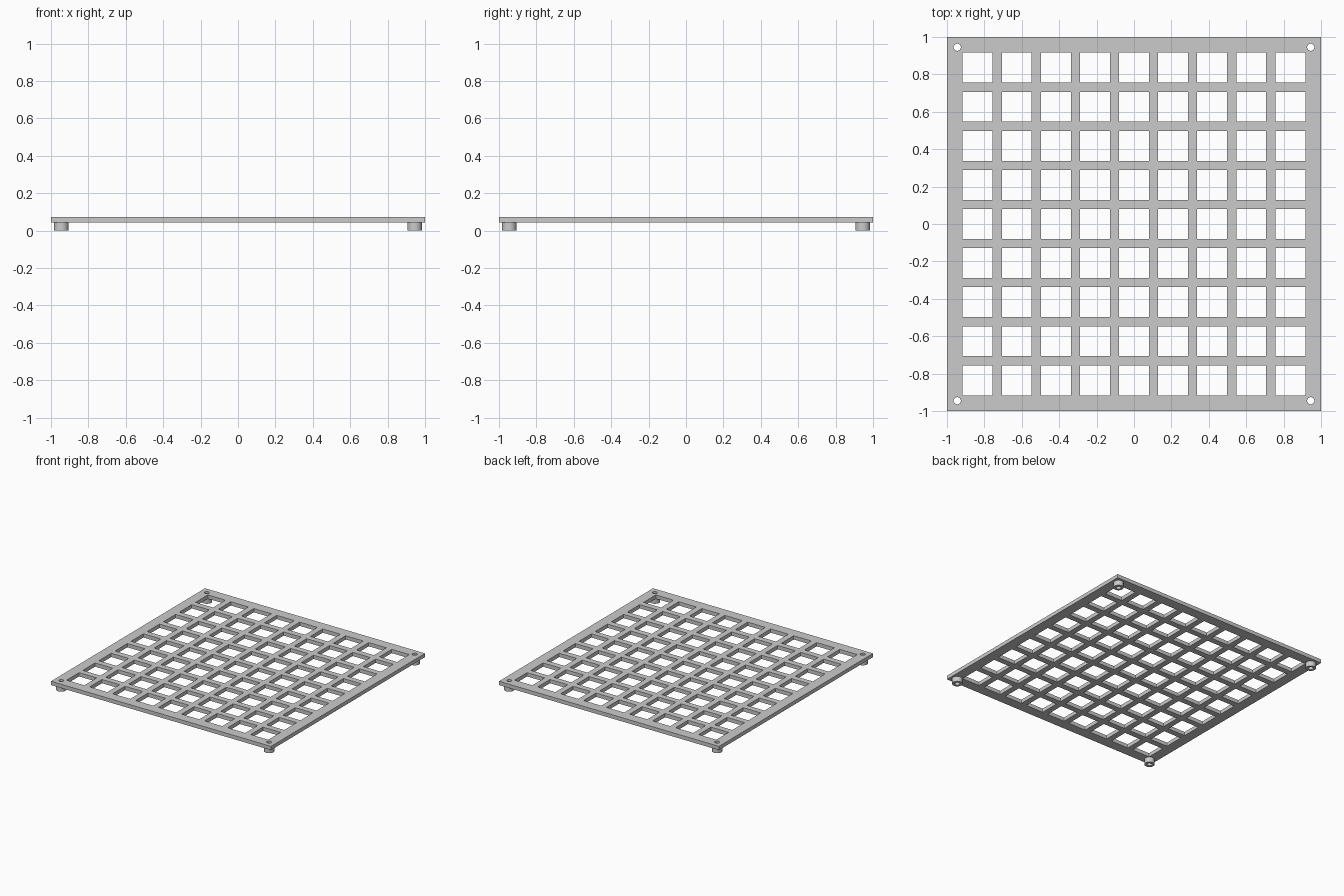
import bpy, bmesh, math

if "Cube" in bpy.data.objects:
    bpy.data.objects.remove(bpy.data.objects["Cube"])

PITCH, HOLE, COUNT = 0.209, 0.16, 9
BOTTOM, TOP = 0.043, 0.074
POST, POST_R, BORE_R, SIDES = 0.945, 0.039, 0.019, 32

grey = bpy.data.materials.new("light_grey")
grey.use_nodes = True
colour = (0.6, 0.6, 0.6, 1)
grey.diffuse_color = colour
grey.node_tree.nodes["Principled BSDF"].inputs["Base Color"].default_value = colour


def add_object(name, bm):
    bmesh.ops.recalc_face_normals(bm, faces=bm.faces)
    mesh = bpy.data.meshes.new(name)
    bm.to_mesh(mesh)
    bm.free()
    mesh.materials.append(grey)
    obj = bpy.data.objects.new(name, mesh)
    bpy.context.collection.objects.link(obj)
    return obj


def smooth(obj):
    bpy.ops.object.select_all(action="DESELECT")
    obj.select_set(True)
    bpy.context.view_layer.objects.active = obj
    bpy.ops.object.shade_smooth_by_angle(angle=math.radians(35))


# Square plate with a lattice of openings
lines = [-1.0]
for i in range(COUNT):
    centre = (i - (COUNT - 1) / 2) * PITCH
    lines += [centre - HOLE / 2, centre + HOLE / 2]
lines.append(1.0)
bm = bmesh.new()
grid = [[bm.verts.new((x, y, BOTTOM)) for y in lines] for x in lines]
for i in range(len(lines) - 1):
    for j in range(len(lines) - 1):
        if not (i % 2 and j % 2):
            bm.faces.new((grid[i][j], grid[i + 1][j],
                          grid[i + 1][j + 1], grid[i][j + 1]))
raised = bmesh.ops.extrude_face_region(bm, geom=bm.faces[:])["geom"]
bmesh.ops.translate(bm, vec=(0, 0, TOP - BOTTOM),
                    verts=[g for g in raised if isinstance(g, bmesh.types.BMVert)])
plate = add_object("grid_plate", bm)

# Screw holes through the plate corners
corners = [(x, y) for x in (-POST, POST) for y in (-POST, POST)]
bm = bmesh.new()
for x, y in corners:
    made = bmesh.ops.create_cone(bm, cap_ends=True, segments=SIDES, depth=0.3,
                                 radius1=BORE_R, radius2=BORE_R)
    bmesh.ops.translate(bm, vec=(x, y, 0), verts=made["verts"])
cutter = add_object("screw_hole_cutter", bm)
cutter.hide_render = True
cut = plate.modifiers.new("screw_holes", "BOOLEAN")
cut.operation, cut.solver, cut.object = "DIFFERENCE", "EXACT", cutter
bpy.context.view_layer.objects.active = plate
bpy.ops.object.modifier_apply(modifier=cut.name)
bpy.data.objects.remove(cutter)
smooth(plate)

# Hollow round feet under the corners
for x, y in corners:
    bm = bmesh.new()
    profile = [(BORE_R, 0), (POST_R, 0), (POST_R, BOTTOM), (BORE_R, BOTTOM)]
    verts = [bm.verts.new((r, 0, z)) for r, z in profile]
    edges = [bm.edges.new((verts[k], verts[(k + 1) % 4])) for k in range(4)]
    bmesh.ops.spin(bm, geom=verts + edges, cent=(0, 0, 0), axis=(0, 0, 1),
                   angle=math.tau, steps=SIDES, use_merge=True)
    bmesh.ops.remove_doubles(bm, verts=bm.verts[:], dist=0.0001)
    bmesh.ops.translate(bm, vec=(x, y, 0), verts=bm.verts[:])
    name = ("back" if y > 0 else "front") + ("_left" if x > 0 else "_right")
    smooth(add_object(name + "_foot", bm))
